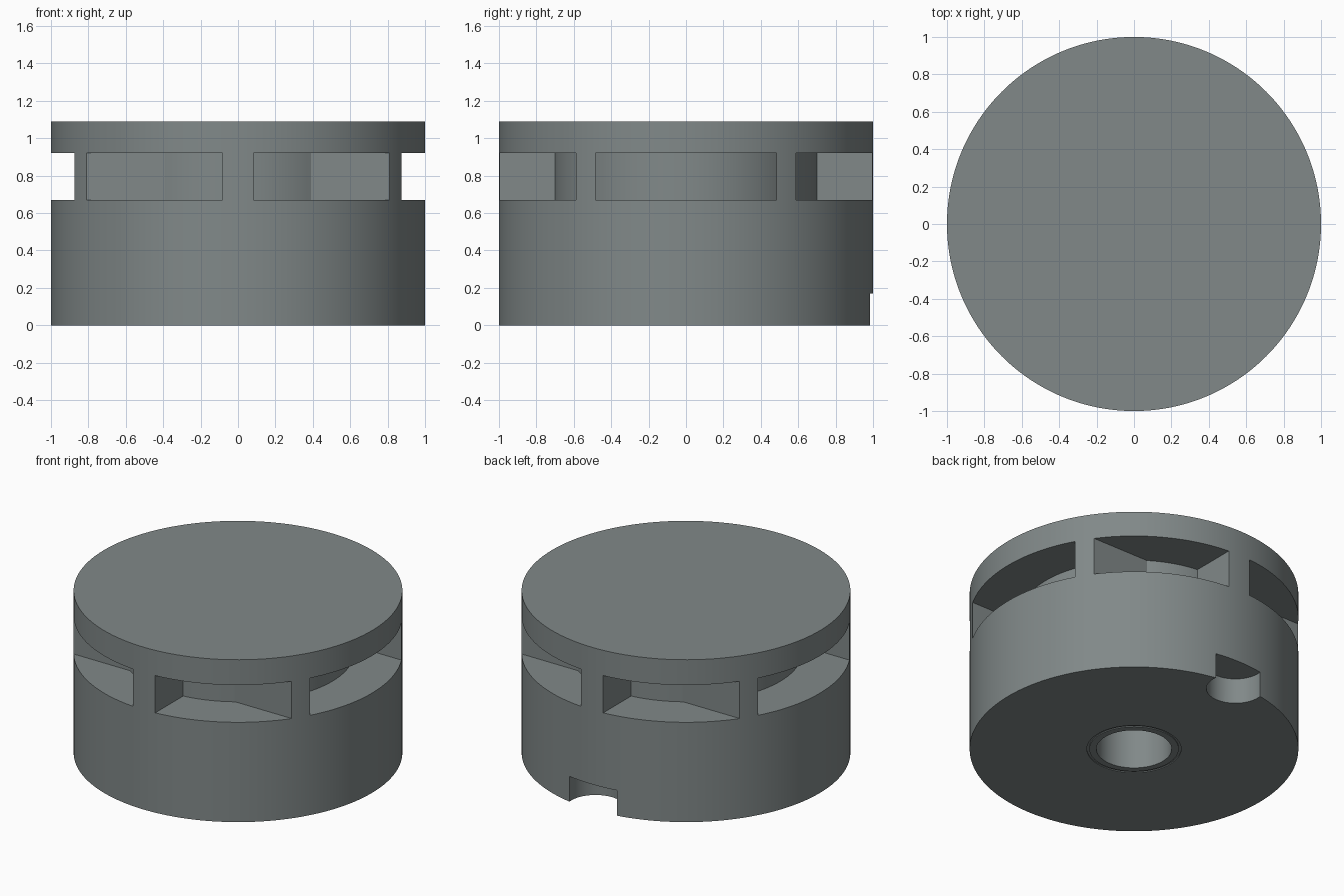
import bpy
import math

if "Cube" in bpy.data.objects:
    bpy.data.objects.remove(bpy.data.objects["Cube"])

SLOT_LOW, SLOT_HIGH = 0.67, 0.92
HEIGHT = 1.09

grey = bpy.data.materials.new("slate grey")
grey.diffuse_color = (0.22, 0.25, 0.25, 1)
grey.use_nodes = True
grey.node_tree.nodes["Principled BSDF"].inputs["Base Color"].default_value = grey.diffuse_color


def cylinder(name, radius, z0, z1, x=0, y=0, sides=128):
    bpy.ops.mesh.primitive_cylinder_add(
        vertices=sides, radius=radius, depth=z1 - z0, location=(x, y, (z0 + z1) / 2))
    ob = bpy.context.object
    ob.name = name
    ob.data.materials.append(grey)
    return ob


def box(name, x0, x1, y0, y1, z0, z1):
    bpy.ops.mesh.primitive_cube_add(
        size=1, location=((x0 + x1) / 2, (y0 + y1) / 2, (z0 + z1) / 2))
    ob = bpy.context.object
    ob.name = name
    ob.scale = (x1 - x0, y1 - y0, z1 - z0)
    bpy.ops.object.transform_apply(location=True, rotation=False, scale=True)
    ob.data.materials.append(grey)
    return ob


def cut(target, tool):
    mod = target.modifiers.new("cut", "BOOLEAN")
    mod.operation = "DIFFERENCE"
    mod.solver = "EXACT"
    mod.object = tool
    bpy.ops.object.select_all(action="DESELECT")
    bpy.context.view_layer.objects.active = target
    target.select_set(True)
    bpy.ops.object.modifier_apply(modifier=mod.name)
    bpy.data.objects.remove(tool)


# Round body
body = cylinder("round_body", 1.0, 0, HEIGHT, sides=192)

# Ring of six side openings: leaves the round core and the straight ribs
openings = cylinder("side_openings", 1.1, SLOT_LOW, SLOT_HIGH)
low, high = SLOT_LOW - 0.1, SLOT_HIGH + 0.1
cut(openings, cylinder("core", 0.705, low, high))
cut(openings, box("middle_rib", -0.083, 0.083, -1.3, 1.3, low, high))
for side in (-1, 1):
    y0, y1 = sorted((side * 0.485, side * 0.587))
    cut(openings, box("cross_rib", -1.3, 1.3, y0, y1, low, high))
cut(body, openings)

# Shaft hole in the underside
cut(body, cylinder("shaft_hole", 0.229, -0.1, 0.5, sides=64))

# Fine groove around the shaft hole
groove = cylinder("groove", 0.287, -0.05, 0.006, sides=64)
cut(groove, cylinder("groove_middle", 0.272, -0.1, 0.1, sides=64))
cut(body, groove)

# Round notch in the lower back rim
cut(body, cylinder("back_notch", 0.177, -0.1, 0.17, y=0.96, sides=64))

bpy.ops.object.select_all(action="DESELECT")
bpy.context.view_layer.objects.active = body
body.select_set(True)
bpy.ops.object.shade_smooth_by_angle(angle=math.radians(30))
